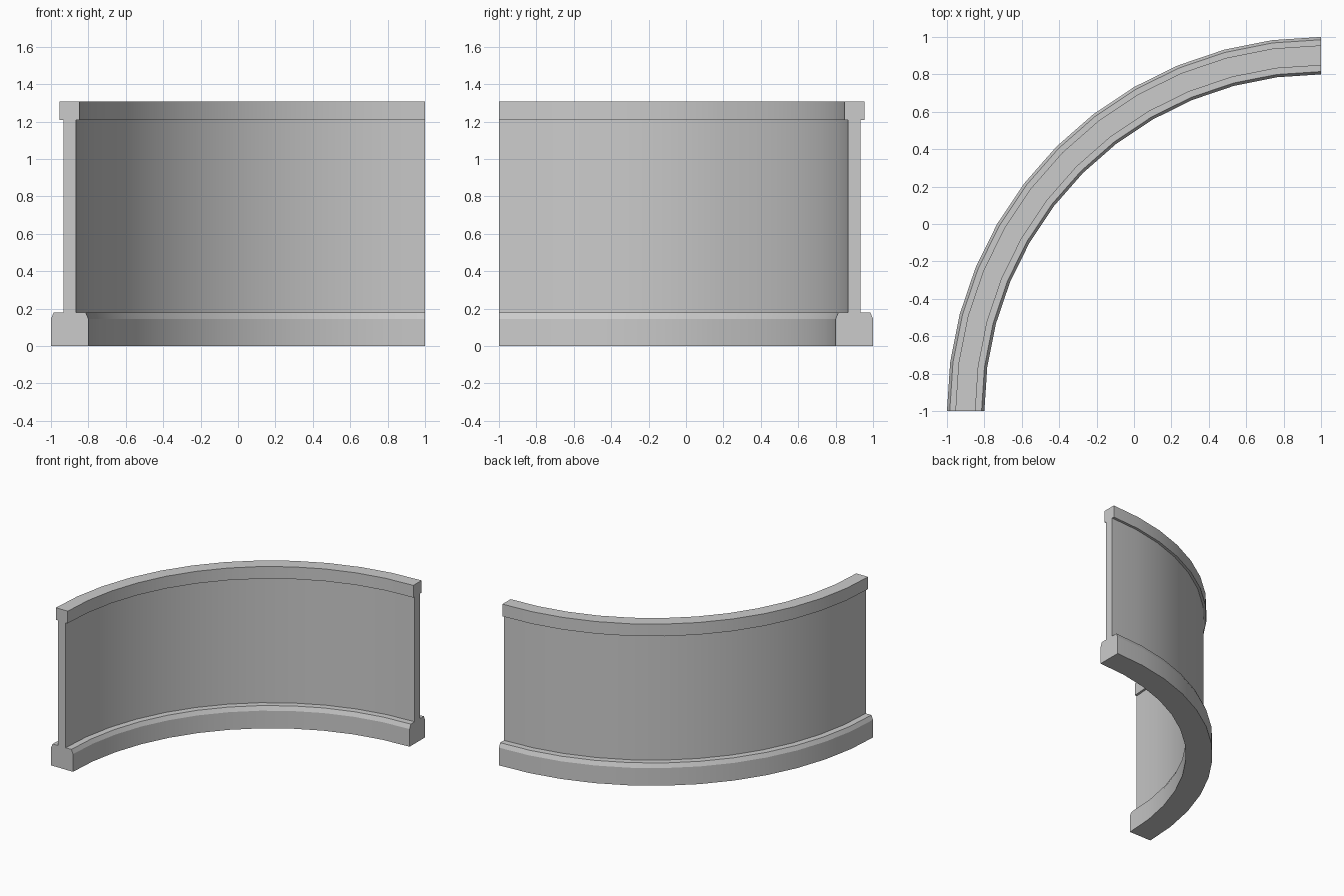
import bpy, bmesh, math

if "Cube" in bpy.data.objects:
    bpy.data.objects.remove(bpy.data.objects["Cube"])

CX, CY = 1.0, -1.0      # centre of the quarter-circle
SEGMENTS = 12


def arc_part(name, profile):
    """Sweep a closed (radius, z) profile through a quarter turn, with end caps."""
    bm = bmesh.new()
    rings = []
    for i in range(SEGMENTS + 1):
        a = math.pi / 2 + math.pi / 2 * i / SEGMENTS
        rings.append([bm.verts.new((CX + r * math.cos(a), CY + r * math.sin(a), z))
                      for r, z in profile])
    n = len(profile)
    for a, b in zip(rings, rings[1:]):
        for j in range(n):
            k = (j + 1) % n
            bm.faces.new((a[j], a[k], b[k], b[j]))
    bm.faces.new(rings[0])
    bm.faces.new(rings[-1])
    bmesh.ops.recalc_face_normals(bm, faces=bm.faces[:])
    mesh = bpy.data.meshes.new(name)
    bm.to_mesh(mesh)
    bm.free()
    obj = bpy.data.objects.new(name, mesh)
    bpy.context.collection.objects.link(obj)
    bpy.ops.object.select_all(action='DESELECT')
    obj.select_set(True)
    bpy.context.view_layer.objects.active = obj
    bpy.ops.object.shade_smooth_by_angle(angle=math.radians(20))
    return obj


def box_profile(r0, r1, z0, z1):
    return [(r0, z0), (r1, z0), (r1, z1), (r0, z1)]


# Plinth with chamfered upper edges
arc_part("base_plinth", [(1.80, 0), (2.0, 0), (2.0, 0.145), (1.985, 0.18),
                         (1.815, 0.18), (1.80, 0.145)])
# Thin curved wall
arc_part("curved_wall", box_profile(1.866, 1.934, 0.18, 1.207))
# Top rail
arc_part("top_rail", box_profile(1.848, 1.955, 1.207, 1.307))
